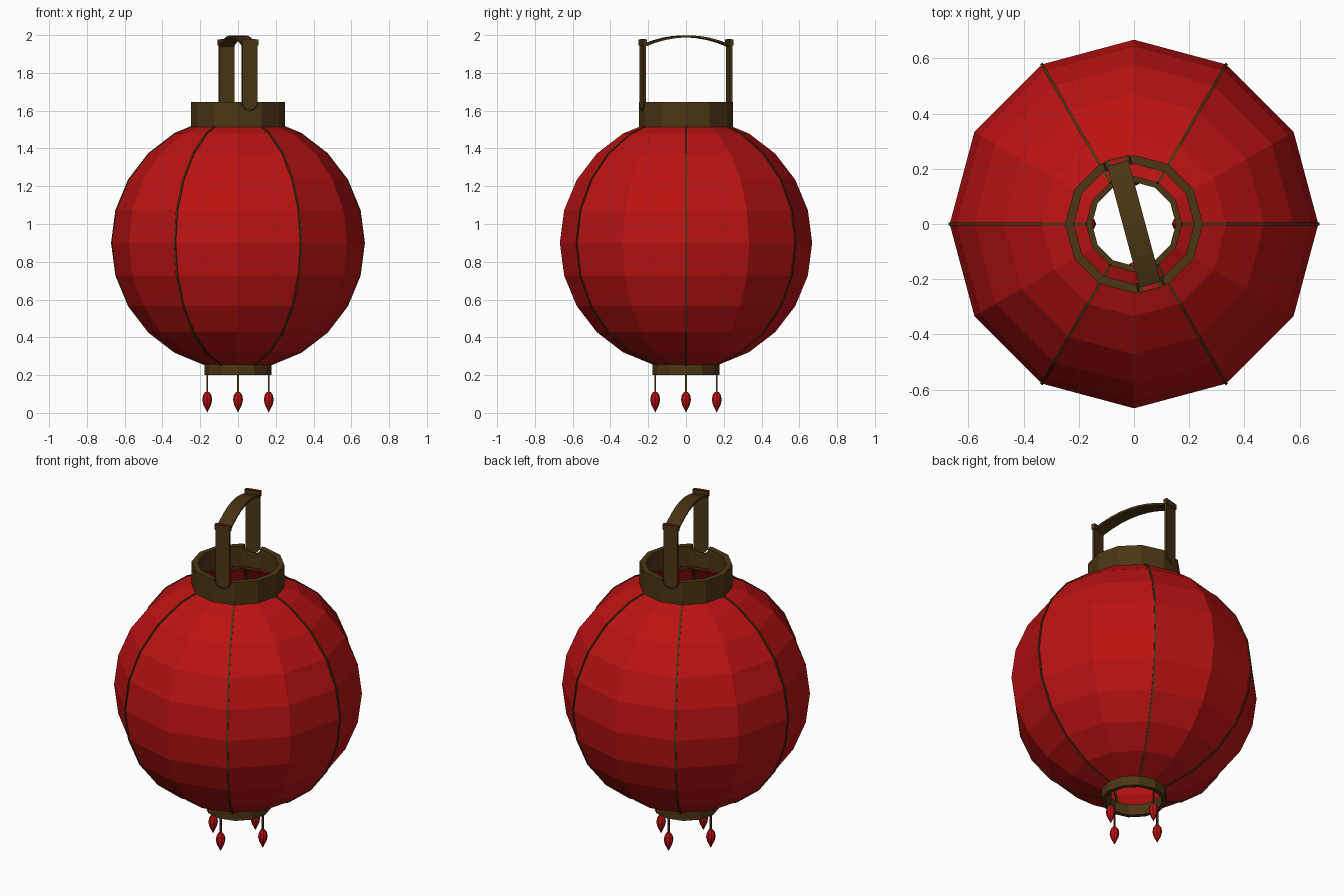
import bpy, bmesh, math
from mathutils import Matrix, Vector

if "Cube" in bpy.data.objects:
    bpy.data.objects.remove(bpy.data.objects["Cube"])


def material(name, rgb):
    m = bpy.data.materials.new(name)
    m.diffuse_color = (*rgb, 1)
    m.use_nodes = True
    m.node_tree.nodes["Principled BSDF"].inputs["Base Color"].default_value = m.diffuse_color
    return m


RED = material("lantern red", (0.5, 0.006, 0.006))
BROWN = material("dark wood", (0.07, 0.037, 0.007))
TILT = Matrix.Rotation(math.radians(15), 4, 'Z')   # handle sits on the flats of the cap
CENTRE, RADIUS = 0.9, 0.668


def make(name, verts, faces, mat, matrix=None):
    me = bpy.data.meshes.new(name)
    me.from_pydata(verts, [], faces)
    bm = bmesh.new()
    bm.from_mesh(me)
    bmesh.ops.remove_doubles(bm, verts=bm.verts, dist=0.0001)
    bmesh.ops.recalc_face_normals(bm, faces=bm.faces)
    if matrix:
        bm.transform(matrix)
    bm.to_mesh(me)
    bm.free()
    me.materials.append(mat)
    ob = bpy.data.objects.new(name, me)
    bpy.context.collection.objects.link(ob)
    return ob


def lathe(name, profile, sides, mat, closed=False, at=(0, 0, 0)):
    verts, faces = [], []
    n = len(profile)
    for i in range(sides):
        a = math.tau * i / sides
        verts += [(r * math.cos(a), r * math.sin(a), z) for r, z in profile]
        j = (i + 1) % sides
        for k in range(n if closed else n - 1):
            l = (k + 1) % n
            faces.append((i * n + k, j * n + k, j * n + l, i * n + l))
    return make(name, verts, faces, mat, Matrix.Translation(at))


def sweep(name, sections, mat, matrix=None):
    # skins four-point cross-sections and closes both ends
    verts = [p for s in sections for p in s]
    faces = [(0, 1, 2, 3), tuple(len(verts) - 1 - k for k in range(4))]
    for i in range(len(sections) - 1):
        for k in range(4):
            l = (k + 1) % 4
            faces.append((4 * i + k, 4 * i + l, 4 * i + 4 + l, 4 * i + 4 + k))
    return make(name, verts, faces, mat, matrix)


def box(name, size, at, mat, matrix=None):
    x, y, z = (s / 2 for s in size)
    secs = [[Vector(at) + Vector(p) for p in ((-x, -y, h), (x, -y, h), (x, y, h), (-x, y, h))]
            for h in (-z, z)]
    return sweep(name, secs, mat, matrix)


# paper globe, open at top and bottom
lats = [math.radians(d) for d in range(-75, 76, 15)]
lathe("paper_globe", [(RADIUS * math.cos(t), CENTRE + RADIUS * math.sin(t)) for t in lats], 12, RED)

# six thin ribs, mostly sunk into the paper
for i in range(6):
    w = 0.005
    secs = []
    for t in lats:
        c, s = math.cos(t), math.sin(t)
        secs.append([(R * c, y, CENTRE + R * s)
                     for R, y in ((0.656, -w), (0.672, -w), (0.672, w), (0.656, w))])
    sweep(f"rib_{i + 1}", secs, BROWN, Matrix.Rotation(math.tau * i / 6, 4, 'Z'))

# top collar and bottom ring
cap = lathe("top_collar", [(0.25, 1.51), (0.25, 1.645), (0.218, 1.645), (0.218, 1.51)],
            12, BROWN, closed=True)
lathe("bottom_ring", [(0.177, 0.2), (0.177, 0.265), (0.152, 0.265), (0.152, 0.2)],
      12, BROWN, closed=True)

# round notches in the collar where the handle hangs
bm = bmesh.new()
bmesh.ops.create_cone(bm, cap_ends=True, segments=20, radius1=0.05, radius2=0.05, depth=0.8,
                      matrix=TILT @ Matrix.Translation((0, 0, 1.648)) @ Matrix.Rotation(math.pi / 2, 4, 'X'))
me = bpy.data.meshes.new("notch_cutter")
bm.to_mesh(me)
bm.free()
cutter = bpy.data.objects.new("notch_cutter", me)
bpy.context.collection.objects.link(cutter)
cutter.hide_render = True
mod = cap.modifiers.new("notches", 'BOOLEAN')
mod.operation, mod.object, mod.solver = 'DIFFERENCE', cutter, 'EXACT'
bpy.context.view_layer.objects.active = cap
bpy.ops.object.modifier_apply(modifier=mod.name)
bpy.data.objects.remove(cutter)

# handle uprights with rounded feet, top clips and pins
for side, label in ((-1, "front"), (1, "back")):
    y, t, w = side * 0.236, 0.007, 0.041
    outline = [(w, 1.965), (-w, 1.965)]
    outline += [(-w * math.cos(math.pi * k / 8), 1.645 - w * math.sin(math.pi * k / 8)) for k in range(9)]
    n = len(outline)
    verts = [(x, y + d, z) for d in (-t, t) for x, z in outline]
    faces = [tuple(range(n)), tuple(range(2 * n - 1, n - 1, -1))]
    faces += [(k, (k + 1) % n, n + (k + 1) % n, n + k) for k in range(n)]
    make(f"{label}_upright", verts, faces, BROWN, TILT)
    box(f"{label}_clip", (0.09, 0.022, 0.032), (0, y, 1.96), BROWN, TILT)
    box(f"{label}_pin", (0.06, 0.012, 0.004), (0, y, 1.977), RED, TILT)

# arched grip
secs = []
for k in range(9):
    u = -1 + k / 4
    y, z = 0.236 * u, 1.999 - 0.05 * u * u
    secs.append([(-0.04, y, z), (0.04, y, z), (0.04, y, z - 0.011), (-0.04, y, z - 0.011)])
sweep("handle_grip", secs, BROWN, TILT)

# four hanging beads on threads
for i in range(4):
    a = math.pi / 2 * i
    x, y = 0.163 * math.cos(a), 0.163 * math.sin(a)
    box(f"thread_{i + 1}", (0.009, 0.009, 0.12), (x, y, 0.16), BROWN)
    lathe(f"bead_{i + 1}", [(0, 0), (0.009, 0.018), (0.021, 0.043), (0.026, 0.068),
                            (0.022, 0.092), (0.011, 0.108), (0, 0.111)], 8, RED, at=(x, y, 0.002))
